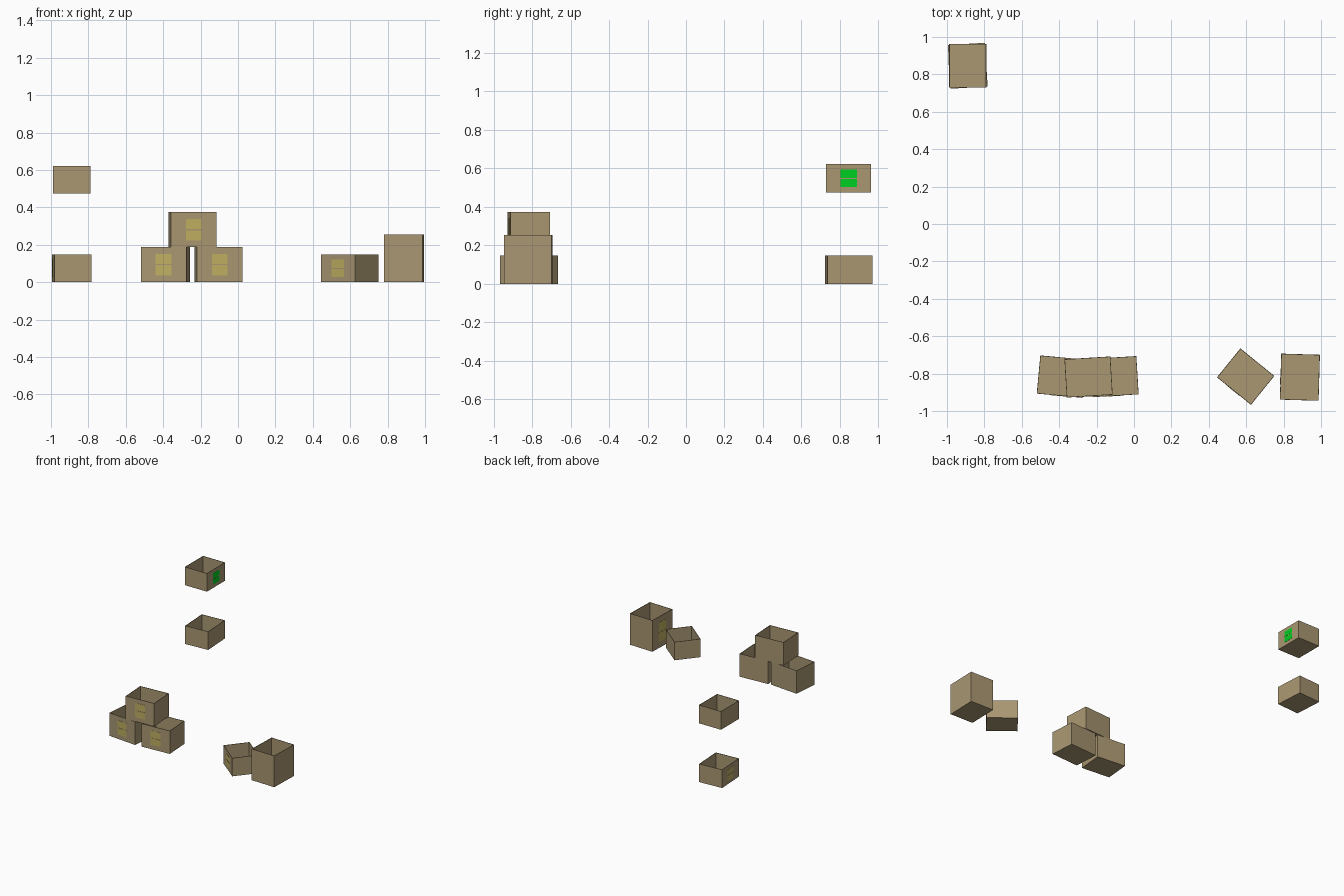
import bpy, bmesh
from math import radians
from mathutils import Matrix

if "Cube" in bpy.data.objects:
    bpy.data.objects.remove(bpy.data.objects["Cube"])


def material(name, rgb):
    m = bpy.data.materials.new(name)
    m.diffuse_color = (*rgb, 1)
    m.use_nodes = True
    m.node_tree.nodes["Principled BSDF"].inputs["Base Color"].default_value = m.diffuse_color
    return m


CARD = material("cardboard", (0.40, 0.31, 0.17))
YELLOW = material("yellow_label", (0.52, 0.43, 0.12))
GREEN = material("green_label", (0.0, 0.62, 0.015))


def block(name, size, center, mat, open_top=False):
    """Box mesh, optionally without its top face."""
    bm = bmesh.new()
    bmesh.ops.create_cube(bm, size=1, matrix=Matrix.Translation(center) @ Matrix.Diagonal((*size, 1)))
    if open_top:
        top = [f for f in bm.faces if f.normal.z > 0.9]
        bmesh.ops.delete(bm, geom=top, context='FACES_ONLY')
    me = bpy.data.meshes.new(name)
    bm.to_mesh(me)
    bm.free()
    me.materials.append(mat)
    ob = bpy.data.objects.new(name, me)
    bpy.context.collection.objects.link(ob)
    return ob


def open_box(name, size, loc, angle, label_mat=YELLOW):
    """Open carton with a two-piece label on its local front face."""
    w, d, h = size
    place = Matrix.Translation(loc) @ Matrix.Rotation(radians(angle), 4, 'Z')

    # Thin-walled carton
    box = block(name, size, (0, 0, h / 2), CARD, open_top=True)
    wall = box.modifiers.new("wall", 'SOLIDIFY')
    wall.thickness = 0.005
    wall.offset = -1
    box.matrix_world = place

    # Label halves with a narrow gap between them
    label_h, gap = h * 0.62, 0.006
    half = (label_h - gap) / 2
    for side, tag in ((1, "upper"), (-1, "lower")):
        z = h / 2 + side * (half + gap) / 2
        plate = block(f"{name}_label_{tag}", (0.085, 0.002, half),
                      (0, -d / 2 - 0.0005, z), label_mat)
        plate.matrix_world = place


SMALL = (0.234, 0.199, 0.148)
MEDIUM = (0.246, 0.205, 0.187)
TALL = (0.246, 0.207, 0.254)

# Back corner: one box on the ground, one floating above it
open_box("floating_box", SMALL, (-0.889, 0.846, 0.474), 90, GREEN)
open_box("back_corner_box", SMALL, (-0.889, 0.846, 0), -86.5)

# Pile of three
open_box("pile_left_box", MEDIUM, (-0.388, -0.816, 0), -5.3)
open_box("pile_right_box", MEDIUM, (-0.104, -0.816, 0), 3.5)
open_box("pile_top_box", MEDIUM, (-0.243, -0.818, 0.187), 3.5)

# Right-hand pair
open_box("turned_box", SMALL, (0.597, -0.816, 0), -39)
open_box("tall_box", TALL, (0.887, -0.819, 0), -91.7 + 3.2 - 3.2)
